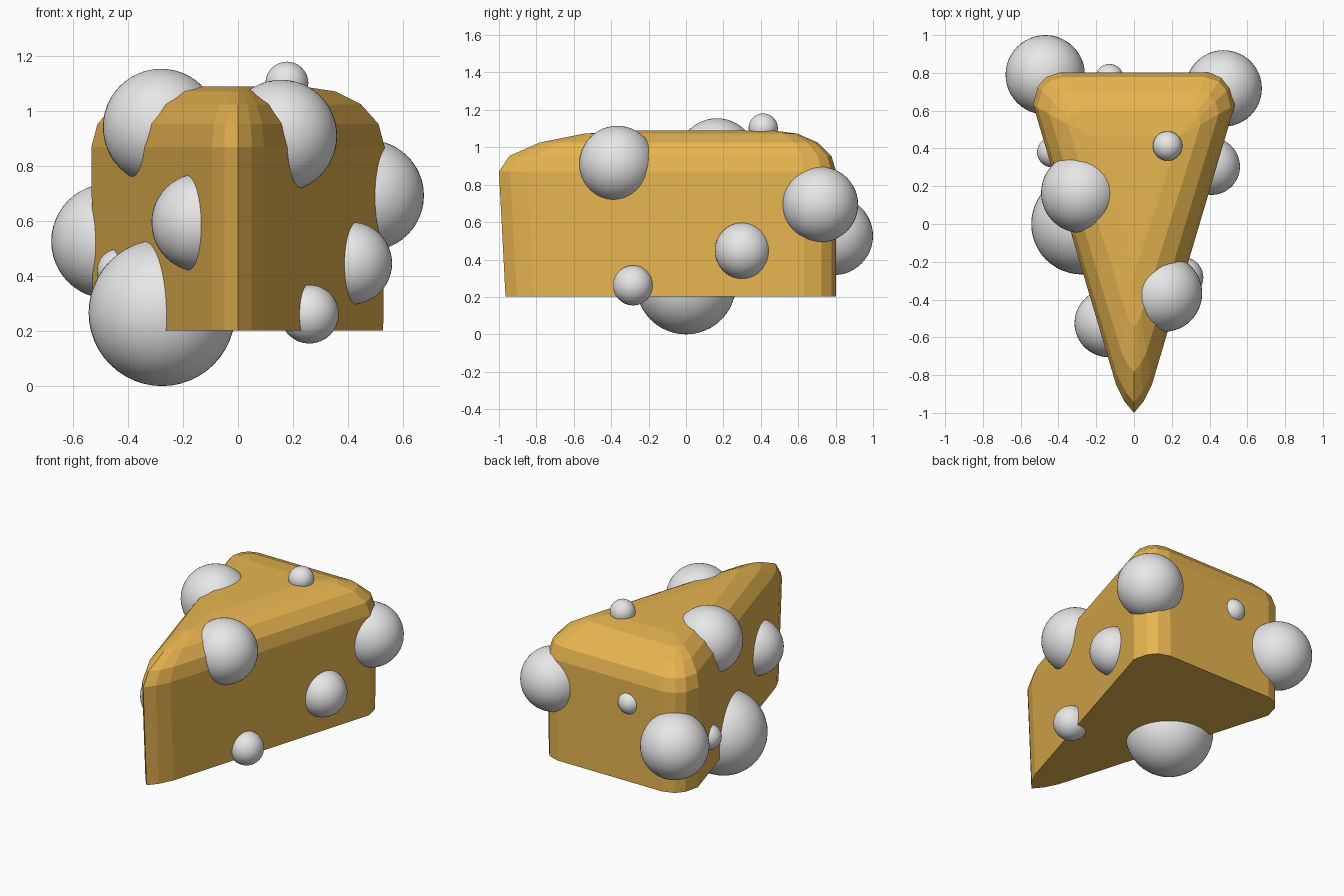
import bpy, bmesh, math

if "Cube" in bpy.data.objects:
    bpy.data.objects.remove(bpy.data.objects["Cube"])


def material(name, rgb):
    m = bpy.data.materials.new(name)
    m.diffuse_color = (*rgb, 1)
    m.use_nodes = True
    m.node_tree.nodes["Principled BSDF"].inputs["Base Color"].default_value = m.diffuse_color
    return m


GOLD = material("cheese yellow", (0.8, 0.46, 0.08))
GREY = material("light grey", (0.8, 0.8, 0.8))


def finish(name, bm, mat, smooth=False):
    mesh = bpy.data.meshes.new(name)
    bm.to_mesh(mesh)
    bm.free()
    mesh.materials.append(mat)
    for p in mesh.polygons:
        p.use_smooth = smooth
    obj = bpy.data.objects.new(name, mesh)
    bpy.context.collection.objects.link(obj)
    return obj


# Wedge: right half of the plan from tip to back, each with its inner top point
TIP, CORNER = (0.0, -0.26), (0.24, 0.465)
half = [((0.05, -0.94), TIP), ((0.095, -0.85), TIP),
        ((0.534, 0.63), CORNER), ((0.51, 0.725), CORNER),
        ((0.466, 0.778), CORNER), ((0.39, 0.803), CORNER)]
left = [((-o[0], o[1]), (-i[0], i[1])) for o, i in reversed(half)]
plan = [((0.0, -1.0), TIP)] + half + left

bm = bmesh.new()
# bottom ring is slightly tapered in towards the tip
rings = [[bm.verts.new((x * 0.99, y + (0.035 if y < -0.8 else 0), 0.203))
          for (x, y), _ in plan]]
STEPS = 4
for k in range(STEPS + 1):
    a = k / STEPS * math.pi / 2
    t, z = 1 - math.cos(a), 0.87 + 0.22 * math.sin(a)
    rings.append([bm.verts.new((o[0] + (i[0] - o[0]) * t,
                                o[1] + (i[1] - o[1]) * t, z)) for o, i in plan])
n = len(plan)
for low, high in zip(rings, rings[1:]):
    for j in range(n):
        bm.faces.new((low[j], low[(j + 1) % n], high[(j + 1) % n], high[j]))
bm.faces.new(rings[0][::-1])
bm.faces.new(rings[-1])
bmesh.ops.remove_doubles(bm, verts=bm.verts, dist=0.0005)
bmesh.ops.recalc_face_normals(bm, faces=bm.faces)
finish("cheese_wedge", bm, GOLD)

# Balls set into the wedge: x, y, z, radius
balls = [
    (-0.277, 0.0, 0.267, 0.267),
    (-0.28, 0.165, 0.943, 0.212),
    (0.157, -0.367, 0.911, 0.204),
    (0.178, 0.413, 1.103, 0.078),
    (0.475, 0.718, 0.694, 0.202),
    (-0.47, 0.79, 0.527, 0.21),
    (-0.135, -0.525, 0.595, 0.18),
    (0.41, 0.305, 0.447, 0.151),
    (0.26, -0.283, 0.262, 0.107),
    (-0.433, 0.38, 0.42, 0.08),
    (-0.13, 0.772, 0.72, 0.075),
]
for k, (x, y, z, r) in enumerate(balls):
    bm = bmesh.new()
    bmesh.ops.create_uvsphere(bm, u_segments=48, v_segments=24, radius=r)
    finish(f"hole_ball_{k + 1}", bm, GREY, True).location = (x, y, z)
